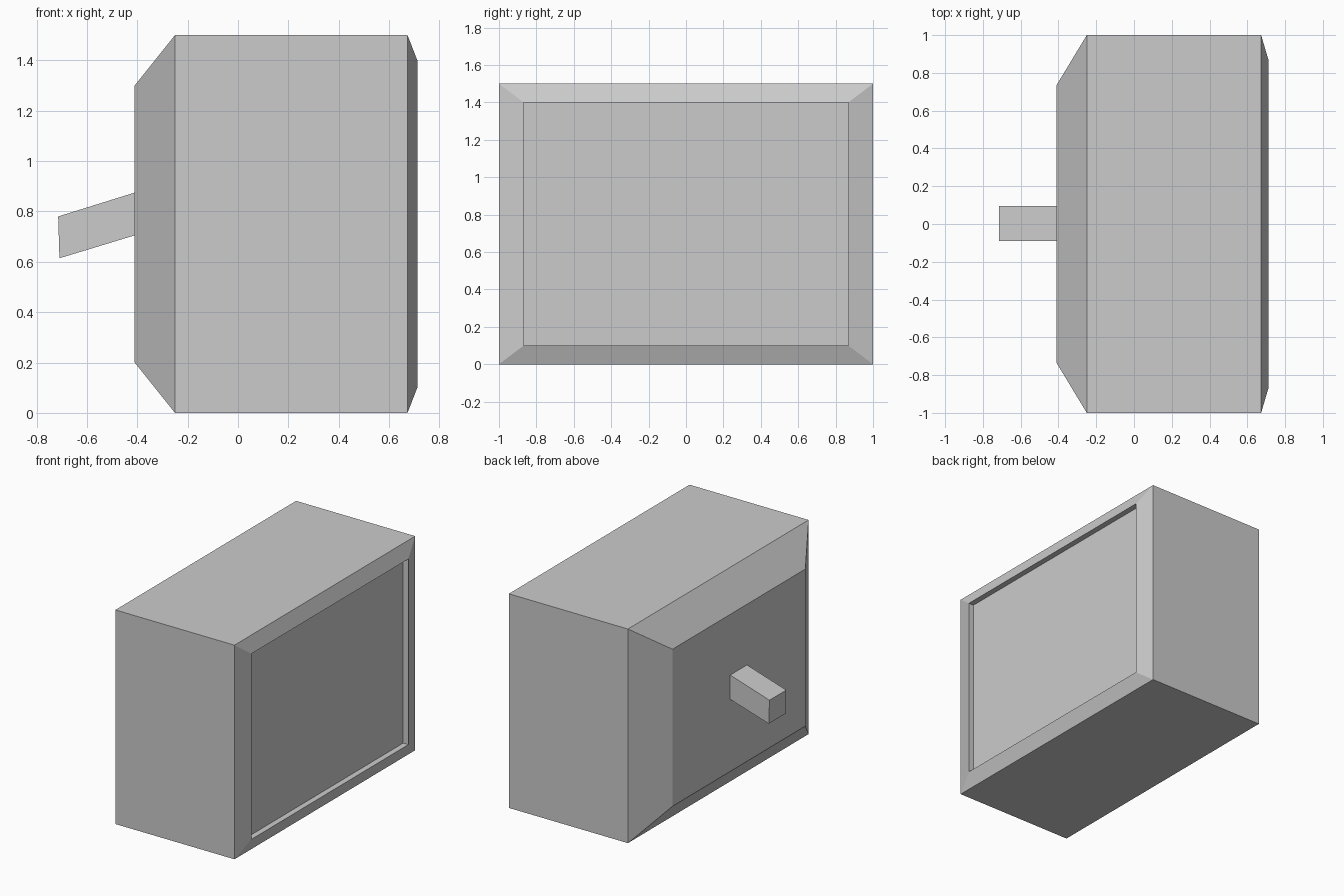
import bpy, bmesh

if "Cube" in bpy.data.objects:
    bpy.data.objects.remove(bpy.data.objects["Cube"])


def finish(bm, name):
    bmesh.ops.recalc_face_normals(bm, faces=bm.faces)
    mesh = bpy.data.meshes.new(name)
    bm.to_mesh(mesh)
    bm.free()
    obj = bpy.data.objects.new(name, mesh)
    bpy.context.collection.objects.link(obj)
    return obj


def loft(name, loops):
    """Skin a series of four-point loops and cap both ends."""
    bm = bmesh.new()
    rings = [[bm.verts.new(p) for p in loop] for loop in loops]
    for a, b in zip(rings, rings[1:]):
        for i in range(4):
            j = (i + 1) % 4
            bm.faces.new((a[i], a[j], b[j], b[i]))
    bm.faces.new(rings[0])
    bm.faces.new(rings[-1])
    return finish(bm, name)


def section(x, half_width, z0, z1):
    w = half_width
    return [(x, -w, z0), (x, w, z0), (x, w, z1), (x, -w, z1)]


# Housing: tapered back, straight sides, bevelled rim, recessed front panel
loft("housing", [
    section(-0.41, 0.735, 0.20, 1.30),
    section(-0.25, 1.00, 0.00, 1.50),
    section(0.673, 1.00, 0.00, 1.50),
    section(0.712, 0.868, 0.10, 1.40),
    section(0.672, 0.868, 0.10, 1.40),
])

# Rear arm: sloping square bar, rooted slightly inside the back
profile = [(-0.39, 0.711), (-0.39, 0.881), (-0.714, 0.780), (-0.709, 0.614)]
loft("rear_arm", [[(x, y, z) for x, z in profile] for y in (-0.09, 0.096)])
